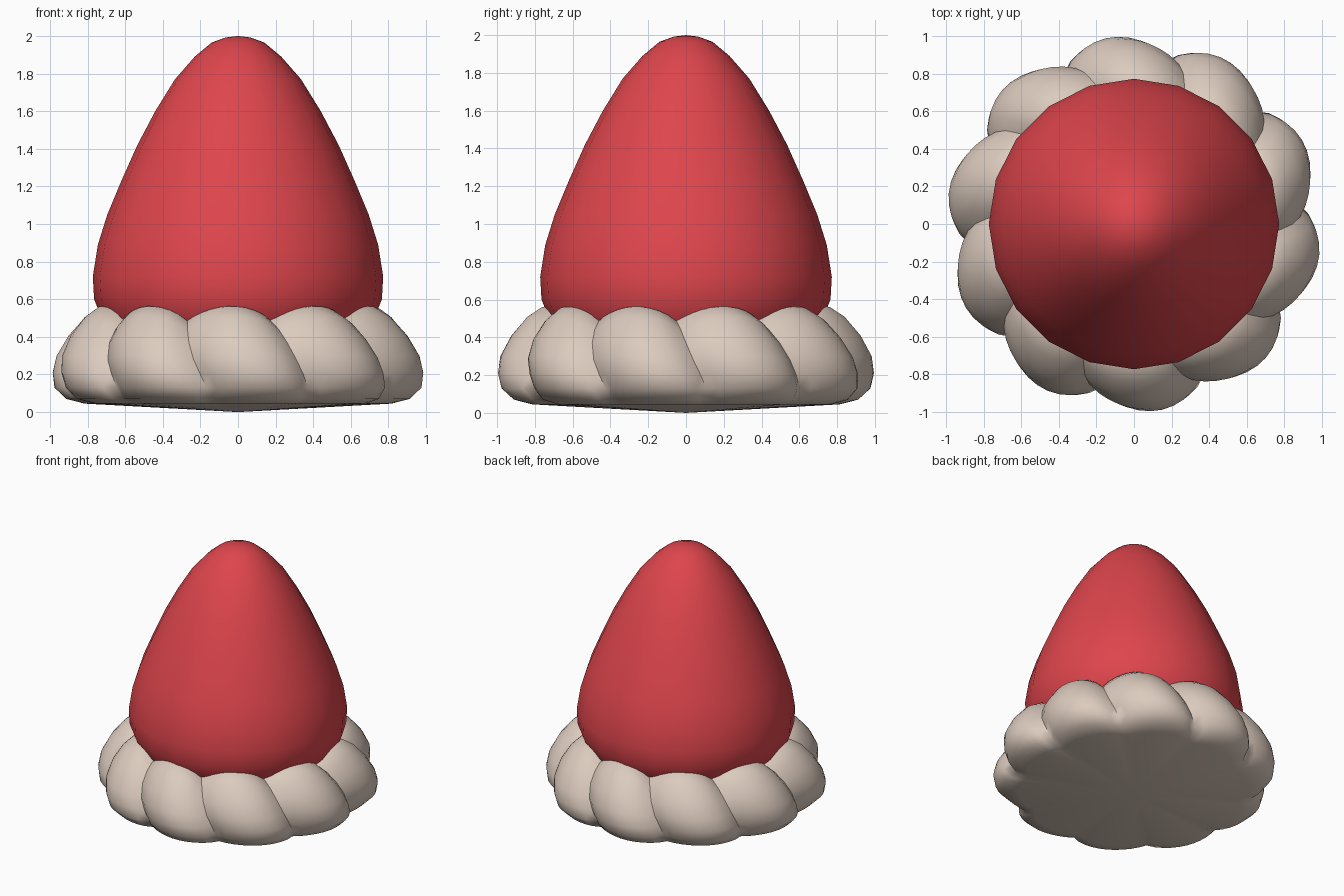
import bpy, bmesh, math

if "Cube" in bpy.data.objects:
    bpy.data.objects.remove(bpy.data.objects["Cube"])


def material(name, color):
    m = bpy.data.materials.new(name)
    m.diffuse_color = (*color, 1)
    m.use_nodes = True
    m.node_tree.nodes["Principled BSDF"].inputs["Base Color"].default_value = m.diffuse_color
    return m


def loft(name, rings, bottom_z, top_z, mat, angle):
    """Skin closed rings of points, fanned to a centre point at each open end."""
    bm = bmesh.new()
    rows = [[bm.verts.new(p) for p in ring] for ring in rings]
    n = len(rows[0])
    for lo, hi in zip(rows, rows[1:]):
        for i in range(n):
            j = (i + 1) % n
            bm.faces.new((lo[i], lo[j], hi[j], hi[i]))
    for row, z in ((rows[0], bottom_z), (rows[-1], top_z)):
        c = bm.verts.new((0, 0, z))
        for i in range(n):
            bm.faces.new((row[i], row[(i + 1) % n], c))
    bmesh.ops.recalc_face_normals(bm, faces=bm.faces)
    me = bpy.data.meshes.new(name)
    bm.to_mesh(me)
    bm.free()
    me.materials.append(mat)
    ob = bpy.data.objects.new(name, me)
    bpy.context.collection.objects.link(ob)
    bpy.ops.object.select_all(action='DESELECT')
    ob.select_set(True)
    bpy.context.view_layer.objects.active = ob
    bpy.ops.object.shade_smooth_by_angle(angle=math.radians(angle))
    return ob


red = material("red", (0.73, 0.06, 0.073))
cream = material("warm beige", (0.716, 0.597, 0.515))

# Rounded cone: 20-sided lathe, tucked in at the base
profile = [(0.56, 0.32), (0.66, 0.41), (0.725, 0.5), (0.765, 0.6), (0.772, 0.72),
           (0.745, 0.89), (0.695, 1.05), (0.62, 1.23), (0.535, 1.42), (0.44, 1.6),
           (0.335, 1.77), (0.23, 1.89), (0.14, 1.965), (0.065, 1.992)]
dome_rings = [[(r * math.cos(a), r * math.sin(a), z)
               for a in (math.tau * i / 20 for i in range(20))] for r, z in profile]
loft("cone", dome_rings, 0.28, 2.0, red, 60)

# Twisted brim: ten slanted lobes; ridge r, z / valley r, z / valley angle in degrees
sections = [(0.82, 0.045, 0.76, 0.045, 27), (0.92, 0.07, 0.845, 0.07, 26),
            (0.985, 0.13, 0.88, 0.13, 25), (1.0, 0.21, 0.89, 0.20, 23),
            (0.985, 0.30, 0.885, 0.28, 20.5), (0.925, 0.41, 0.845, 0.37, 18),
            (0.84, 0.51, 0.785, 0.44, 16), (0.76, 0.562, 0.72, 0.485, 14),
            (0.68, 0.57, 0.66, 0.49, 12), (0.58, 0.52, 0.56, 0.45, 10)]
LOBES, STEPS = 10, 10
brim_rings = []
for rp, zp, rv, zv, turn in sections:
    ring = []
    for i in range(LOBES * STEPS):
        t = (i % STEPS) / STEPS
        bulge = math.sin(math.pi * t ** 1.15) ** 0.75
        r, z = rv + (rp - rv) * bulge, zv + (zp - zv) * bulge
        a = math.radians(turn - 90) + math.tau * i / (LOBES * STEPS)
        ring.append((r * math.cos(a), r * math.sin(a), z))
    brim_rings.append(ring)
loft("twisted_brim", brim_rings, 0.0, 0.42, cream, 55)
